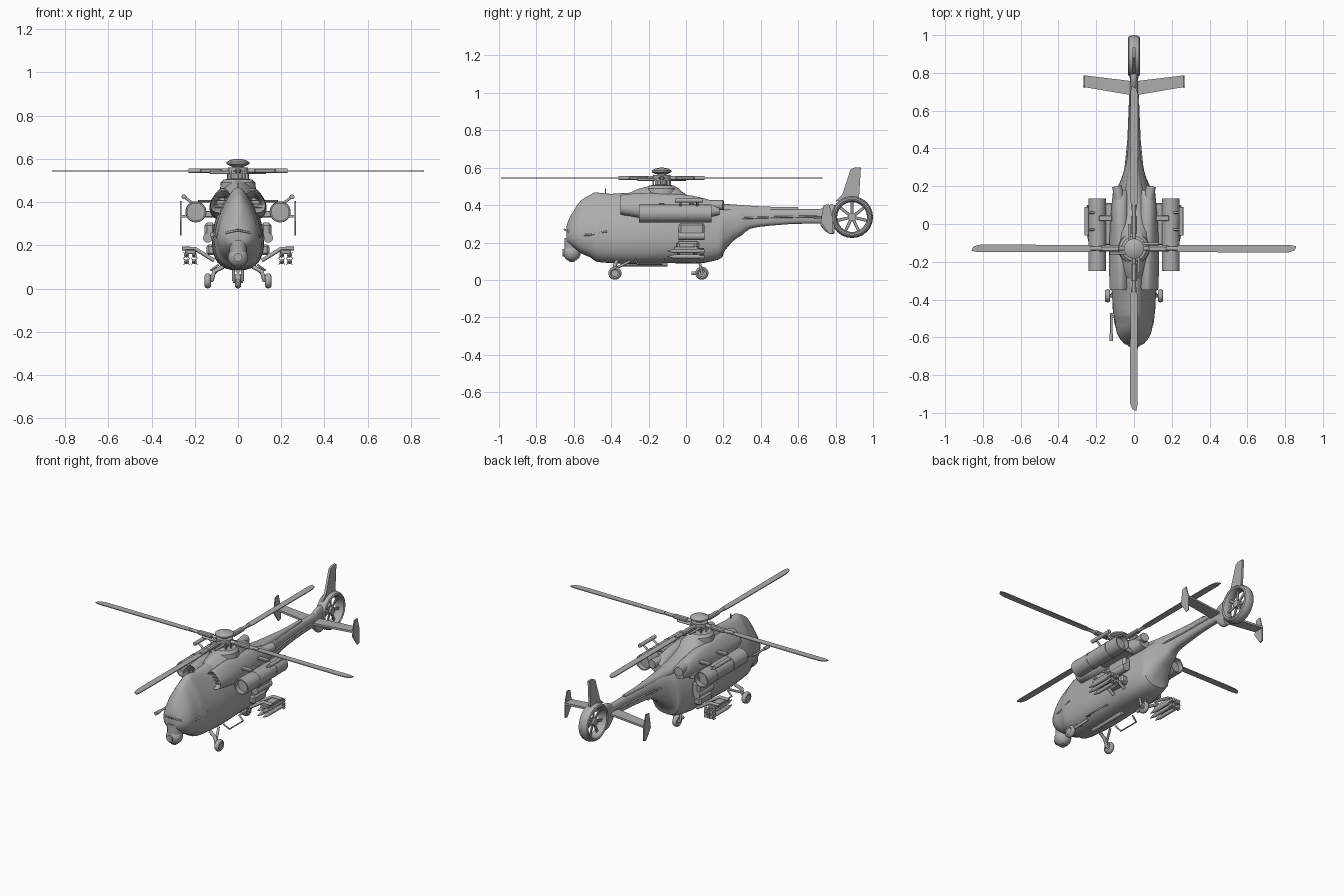
import bpy, bmesh
from math import sin, cos, pi, radians, copysign
from mathutils import Vector, Matrix

X, Y, Z = Vector((1, 0, 0)), Vector((0, 1, 0)), Vector((0, 0, 1))
SIDES = (-1, 1)

cube = bpy.data.objects.get("Cube")
if cube:
    bpy.data.objects.remove(cube, do_unlink=True)

shade = (.42, .42, .42, 1)
grey = bpy.data.materials.new("plain_grey")
grey.use_nodes = True
grey.diffuse_color = shade
grey.node_tree.nodes["Principled BSDF"].inputs["Base Color"].default_value = shade


def finish(bm, name, angle=35):
    bmesh.ops.recalc_face_normals(bm, faces=bm.faces)
    mesh = bpy.data.meshes.new(name)
    bm.to_mesh(mesh)
    bm.free()
    mesh.materials.append(grey)
    part = bpy.data.objects.new(name, mesh)
    bpy.context.collection.objects.link(part)
    bpy.ops.object.select_all(action='DESELECT')
    part.select_set(True)
    bpy.context.view_layer.objects.active = part
    bpy.ops.object.shade_smooth_by_angle(angle=radians(angle))


def skin(name, rings, closed=False):
    bm = bmesh.new()
    loops = [[bm.verts.new(point) for point in ring] for ring in rings]
    pairs = list(zip(loops, loops[1:]))
    if closed:
        pairs.append((loops[-1], loops[0]))
    else:
        bm.faces.new(loops[0])
        bm.faces.new(loops[-1])
    for lower, upper in pairs:
        for i in range(len(lower)):
            bm.faces.new((lower[i - 1], lower[i], upper[i], upper[i - 1]))
    finish(bm, name)


def circle(count):
    return [(cos(2 * pi * i / count), sin(2 * pi * i / count)) for i in range(count)]


def lathe(name, profile, origin, axis, closed=False):
    # profile holds radius and distance along the axis
    turn = axis.to_track_quat('Z', 'Y').to_matrix()
    skin(name, [[Vector(origin) + turn @ Vector((r * c, r * s, along)) for c, s in circle(24)]
                for r, along in profile], closed)


def rod(name, start, reach, radius, end_radius=None):
    end = radius if end_radius is None else end_radius
    lathe(name, [(radius, 0), (end, reach.length)], start, reach)


def strut(name, start, end, radius):
    rod(name, start, Vector(end) - Vector(start), radius)


def ring(name, centre, radius, thick, width):
    lathe(name, [(radius + thick * c, width * s) for c, s in circle(12)], centre, X, True)


def wheel(name, centre):
    ring(name + "_tyre", centre, .025, .01, .014)
    rod(name + "_hub", Vector(centre) - X * .01, X * .02, .02)


def pipe(name, points, radius):
    curve = bpy.data.curves.new(name, 'CURVE')
    curve.dimensions = '3D'
    curve.bevel_depth = radius
    curve.bevel_resolution = 2
    curve.use_fill_caps = True
    spline = curve.splines.new('POLY')
    spline.points.add(len(points) - 1)
    for target, point in zip(spline.points, points):
        target.co = (*point, 1)
    curve.materials.append(grey)
    bpy.context.collection.objects.link(bpy.data.objects.new(name, curve))


def box(name, centre, size, bevel=.003, turn=Matrix()):
    bm = bmesh.new()
    bmesh.ops.create_cube(bm, size=1, matrix=Matrix.Diagonal((*size, 1)))
    bmesh.ops.bevel(bm, geom=bm.edges[:], offset=bevel, segments=1, affect='EDGES')
    bmesh.ops.transform(bm, matrix=Matrix.Translation(centre) @ turn, verts=bm.verts)
    finish(bm, name, 20)


def plate(name, outline, thick, place):
    # place turns outline coordinates and depth into a position
    skin(name, [[place(u, v, side * thick / 2) for u, v in outline] for side in SIDES])


def smooth(stations, steps=4):
    # Catmull-Rom curve through the stations
    path = [Vector(station) for station in stations]
    path = [path[0], *path, path[-1]]
    result = []
    for a, b, c, d in zip(path, path[1:], path[2:], path[3:]):
        for k in range(steps):
            t = k / steps
            start, end = b + (c - a) * t / 2, c + (d - b) * (t - 1) / 2
            result.append(start.lerp(end, t * t * (3 - 2 * t)))
    return result + [path[-1]]


def hull(name, stations, offset=0):
    # station: y, bottom, top, half width; the upper side leans in towards the nose
    rings = []
    for y, bottom, top, width in smooth(stations):
        lean = .6 * min(max((.4 - y) / .7, 0), 1)
        waist = bottom + .4 * (top - bottom)
        section = []
        for c, s in circle(32):
            x = copysign(abs(c) ** .75, c) * width * (1 - lean * max(s, 0))
            rise = (top if s > 0 else bottom) - waist
            section.append((offset + x, y, waist + abs(s) ** .75 * rise))
        rings.append(section)
    skin(name, rings)


# fuselage with tail boom, and the engine deck running into its spine
hull("fuselage", [
    (-.64, .21, .28, .03), (-.6, .17, .37, .08), (-.51, .12, .455, .1), (-.4, .09, .46, .115),
    (-.1, .09, .46, .12), (.14, .1, .4, .1), (.21, .16, .39, .08), (.3, .24, .39, .05),
    (.45, .29, .38, .03), (.8, .3, .38, .02)])
hull("engine_deck", [
    (-.31, .4, .46, .03), (-.2, .38, .5, .08), (-.06, .38, .5, .08), (.04, .37, .44, .07),
    (.3, .35, .4, .03), (.6, .35, .39, .01)])

# nose sensor ball, probe and roof antenna
ball = Vector((0, -.61, .145))
lathe("sensor_ball", [(.001 + .046 * sin(pi * k / 12), -.046 * cos(pi * k / 12)) for k in range(13)], ball, Z)
rod("ball_mount", ball + Z * .02, Z * .06, .04)
rod("sensor_lens", ball, -Y * .05, .02)
box("sensor_lower_box", ball - Z * .04, (.03, .03, .02))
probe = Vector((-.12, -.47, .25))
rod("nose_probe", probe, -Y * .14, .006)
rod("nose_probe_muzzle", probe - Y * .11, -Y * .04, .01)
rod("nose_probe_bracket", probe - Y * .02, X * .03, .006)
rod("roof_antenna", (0, -.43, .45), Z * .04, .003)

for s in SIDES:
    # canopy frame
    pipe("canopy_lower_frame", [(0, -.65, .27), (s * .05, -.63, .26), (s * .08, -.59, .24),
                                (s * .1, -.52, .24), (s * .11, -.42, .26)], .005)

    # engine cowl with an open, slatted intake and an exhaust
    cowl = s * .07
    hull("engine_cowl", [(-.25, .38, .42, .03), (-.33, .36, .44, .05), (-.3, .34, .46, .06),
                         (-.1, .32, .46, .06), (.08, .33, .44, .05), (.18, .35, .4, .04)], cowl)
    for k in range(4):
        box("intake_slat", (cowl, -.32, .375 + k * .016), (.08, .01, .004), .001)
    rod("exhaust_pipe", (cowl, .08, .4), Y * .12 + X * s * .02, .026)

    # large open tube pod, carried by a stub wing
    pod = Vector((s * .195, -.25, .355))
    length, outer, inner = .385, .047, .04
    lathe("tube_pod", [(outer, 0), (outer, length), (inner, length), (inner, 0)], pod, Y, True)
    rod("pod_core", pod + Y * .03, Y * (length - .06), inner)
    for y in (.12, .28):
        rod("pod_band", pod + Y * y, Y * .012, outer + .002)
        box("pod_bracket", pod + Vector((-s * .045, y, .05)), (.07, .03, .012))
    box("stub_wing", (s * .13, 0, .345), (.07, .22, .03))

    # slim launcher above the pod
    launcher = Vector((s * .25, -.06, .425))
    rod("small_launcher", launcher, Y * .15, .011)
    for y in (.03, .12):
        rod("launcher_strut", launcher + Y * y, -Z * .03 - X * s * .04, .006)

    # side equipment and weapon pylon
    box("equipment_box", (s * .13, .03, .265), (.05, .14, .08), .012)
    rod("equipment_drum", (s * .14, -.04, .235), Y * .14, .022)
    box("pylon_base", (s * .12, .01, .18), (.05, .12, .05), .01)
    for y in (-.04, .05):
        pipe("pylon_arm", [(s * .11, y, .13), (s * .2, y, .185), (s * .26, y, .185)], .009)
    rack = Vector((s * .22, 0, .14))
    box("missile_rail", rack + Z * .03, (.05, .13, .02))
    for dx in SIDES:
        for dz in SIDES:
            tail = rack + Vector((dx * .018, .1, dz * .015))
            rod("missile_body", tail, -Y * .16, .011)
            rod("missile_nose", tail - Y * .16, -Y * .04, .011, .002)
            for lean in SIDES:
                box("missile_fins", tail - Y * .015, (.04, .025, .003), .001,
                    Matrix.Rotation(lean * pi / 4, 4, 'Y'))

    # front wheel with leg and brace, and a step rail behind it
    axle = Vector((s * .14, -.38, .036))
    wheel("front_wheel", axle)
    pipe("front_leg", [(s * .07, -.37, .1), (s * .11, -.38, .08), (s * .12, -.38, .04), axle], .01)
    strut("front_leg_brace", (s * .08, -.3, .1), (s * .12, -.38, .06), .007)
    pipe("step_rail", [(s * .09, -.27, .11), (s * .125, -.26, .085),
                       (s * .125, -.13, .085), (s * .09, -.12, .11)], .005)

    # boom rib, tailplane half and its end plate
    pipe("boom_side_rib", [(s * .045, .3, .33), (s * .03, .45, .335), (s * .02, .7, .34)], .005)
    tip = s * .265
    plate("tailplane", [(0, .68), (tip, .725), (tip, .787), (0, .755)], .012,
          lambda u, v, t: (u, v, .335 + t))
    plate("tail_end_plate", [(.72, .31), (.735, .4), (.765, .405), (.785, .33), (.785, .25), (.765, .245)],
          .006, lambda u, v, t: (tip + t, u, v))

    # rear fork arm
    strut("rear_fork", (s * .02, .07, .11), (s * .02, .085, .036), .007)

# rear wheel and belly rail
axle = Vector((0, .085, .036))
wheel("rear_wheel", axle)
rod("rear_axle", axle - X * .024, X * .048, .009)
rod("rear_leg_brace", axle, -Y * .055, .01)
rod("belly_rail", (0, -.35, .085), Y * .25, .012)

# shrouded tail rotor and fin
centre = Vector((0, .888, .336))
ring("tail_shroud", centre, .096, .016, .032)
rod("tail_rotor_hub", centre - X * .016, X * .032, .022)
for k in range(7):
    spin = Matrix.Rotation(2 * pi * k / 7, 4, 'X')
    box("tail_rotor_blade", centre + spin @ Z * .05, (.008, .016, .07), .002, spin)
hull("shroud_fairing", [(.72, .29, .38, .02), (.76, .25, .4, .022), (.795, .25, .4, .024)])
plate("tail_fin", [(.8, .42), (.835, .455), (.88, .59), (.9, .6), (.935, .6), (.925, .44)],
      .014, lambda u, v, t: (t, u, v))

# rotor mast, hub and cap
hub = Vector((0, -.13, .545))
lathe("mast_base", [(.085, -.1), (.08, -.055), (.065, -.04), (.03, -.036)], hub, Z)
rod("mast", hub - Z * .05, Z * .08, .025)
rod("hub_plate", hub - Z * .015, Z * .03, .047)
lathe("hub_cap", [(.03, .02), (.053, .032), (.053, .04), (.035, .05), (.01, .055)], hub, Z)
for c, s in circle(8):
    rod("pitch_link", hub + (X * c + Y * s) * .045 - Z * .05, Z * .05, .005)

# four main blades with grips, arms and dampers
blade = [(.19, -.01), (.24, -.018), (.76, -.022), (.82, -.02), (.85, -.01), (.86, .012),
         (.83, .018), (.25, .018), (.19, .01)]
for k in range(4):
    turn = Matrix.Rotation(pi * k / 2, 4, 'Z')
    out, side = turn @ X, turn @ Y
    plate("main_blade", blade, .005, lambda u, v, t: hub + out * u + side * v + Z * t)
    box("blade_grip", hub + out * .125, (.1, .03, .022), .006, turn)
    rod("blade_arm", hub + out * .03, out * .2, .01)
    rod("blade_damper", hub + out * .04 + side * .025 - Z * .008, out * .09, .007)
